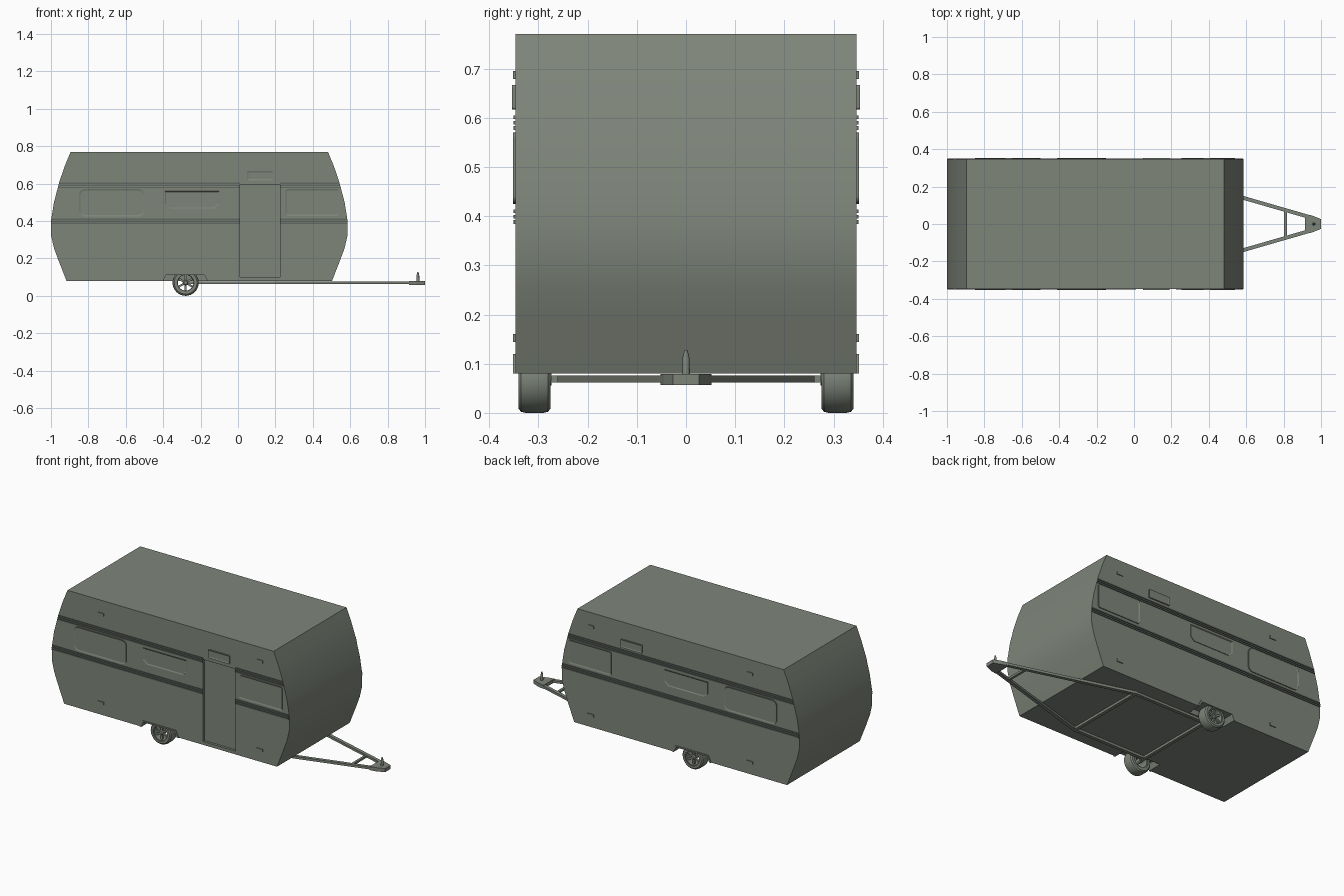
import bpy, bmesh, math
from mathutils import Vector, Matrix

if "Cube" in bpy.data.objects:
    bpy.data.objects.remove(bpy.data.objects["Cube"])

W = 0.347          # half width of the body
CX = -0.207        # body centre in x
# half outline of the body end: (offset from centre, z), top to bottom
END = [(.688, .77), (.719, .695), (.748, .61), (.777, .5), (.793, .4),
       (.792, .32), (.777, .255), (.753, .19), (.71, .08)]


def colour(name, rgb):
    m = bpy.data.materials.new(name)
    m.diffuse_color = (*rgb, 1)
    m.use_nodes = True
    m.node_tree.nodes["Principled BSDF"].inputs["Base Color"].default_value = m.diffuse_color
    return m


PAINT = colour('grey_green', (.21, .235, .195))
DARK = colour('dark_trim', (.12, .135, .115))


def finish(name, bm, smooth=False, mat=PAINT):
    bmesh.ops.recalc_face_normals(bm, faces=bm.faces)
    me = bpy.data.meshes.new(name)
    bm.to_mesh(me)
    bm.free()
    me.materials.append(mat)
    ob = bpy.data.objects.new(name, me)
    bpy.context.collection.objects.link(ob)
    if smooth:
        bpy.ops.object.select_all(action='DESELECT')
        ob.select_set(True)
        bpy.context.view_layer.objects.active = ob
        bpy.ops.object.shade_smooth_by_angle(angle=math.radians(35))
    return ob


def prism(name, pts, y0, y1, inset=0, smooth=False, mat=PAINT):
    """Extrude an xz outline from y0 to y1; inset recesses the y1 face."""
    bm = bmesh.new()
    f = bm.faces.new([bm.verts.new((x, y0, z)) for x, z in pts])
    ext = bmesh.ops.extrude_face_region(bm, geom=[f])
    bmesh.ops.translate(bm, vec=(0, y1 - y0, 0),
                        verts=[v for v in ext['geom'] if isinstance(v, bmesh.types.BMVert)])
    bmesh.ops.recalc_face_normals(bm, faces=bm.faces)
    if inset:
        outer = [g for g in bm.faces if all(abs(v.co.y - y1) < 1e-5 for v in g.verts)]
        bmesh.ops.inset_region(bm, faces=outer, thickness=inset)
        d = 0.003 if y1 < 0 else -0.003
        bmesh.ops.translate(bm, vec=(0, d, 0), verts=outer[0].verts)
    return finish(name, bm, smooth, mat)


def rounded(x0, x1, z0, z1, r):
    pts = []
    for cx, cz, a in ((x1 - r, z1 - r, 0), (x0 + r, z1 - r, 90),
                      (x0 + r, z0 + r, 180), (x1 - r, z0 + r, 270)):
        for k in range(5):
            t = math.radians(a + k * 22.5)
            pts.append((cx + r * math.cos(t), cz + r * math.sin(t)))
    return pts


def rect(x0, x1, z0, z1):
    return [(x0, z0), (x1, z0), (x1, z1), (x0, z1)]


def beam(name, a, b, w, h):
    """Rectangular bar between two points."""
    a, b = Vector(a), Vector(b)
    bm = bmesh.new()
    bmesh.ops.create_cube(bm, size=1)
    bmesh.ops.scale(bm, vec=((b - a).length, w, h), verts=bm.verts)
    rot = (b - a).to_track_quat('X', 'Z').to_matrix().to_4x4()
    bm.transform(Matrix.Translation((a + b) / 2) @ rot)
    return finish(name, bm)


def lathe(name, prof, centre, axis, steps=32):
    """Spin a closed (radius, height) profile about an axis through centre."""
    bm = bmesh.new()
    vs = [bm.verts.new((r, 0, h)) for r, h in prof]
    es = [bm.edges.new((vs[i], vs[(i + 1) % len(vs)])) for i in range(len(vs))]
    bmesh.ops.spin(bm, geom=vs + es, cent=(0, 0, 0), axis=(0, 0, 1),
                   angle=math.tau, steps=steps)
    bmesh.ops.remove_doubles(bm, verts=bm.verts, dist=1e-5)
    rot = Vector((0, 0, 1)).rotation_difference(Vector(axis)).to_matrix().to_4x4()
    bm.transform(Matrix.Translation(centre) @ rot)
    return finish(name, bm, True)


def cut(ob, cutter):
    m = ob.modifiers.new('cut', 'BOOLEAN')
    m.operation, m.solver, m.object = 'DIFFERENCE', 'EXACT', cutter
    bpy.context.view_layer.objects.active = ob
    bpy.ops.object.modifier_apply(modifier=m.name)
    bpy.data.objects.remove(cutter)


def half_width(z):
    for (x0, z0), (x1, z1) in zip(END, END[1:]):
        if z1 <= z <= z0:
            return x0 + (x1 - x0) * (z0 - z) / (z0 - z1)


# Body shell with wheel wells and door recess
outline = [(CX + x, z) for x, z in END] + [(CX - x, z) for x, z in reversed(END)]
body = prism('body', outline, -W, W, smooth=True)
arch = [(-.40, .06), (-.40, .08), (-.385, .112), (-.18, .112), (-.163, .08), (-.163, .06)]
for s in (-1, 1):
    cut(body, prism('well_cutter', arch, s * .262, s * .4))
cut(body, prism('door_cutter', rect(.01, .225, .1, .595), -.332, -.4))
prism('door', rect(.012, .223, .102, .593), -.325, -.336)

# Side fittings on both sides
for s in (-1, 1):
    side = 'front' if s < 0 else 'back'
    y0, y1 = s * (W - .003), s * (W + .005)
    prism('large_window_' + side, rounded(-.85, -.5, .425, .57, .03), y0, y1, .008)
    prism('small_window_' + side, [(-.39, .56), (-.39, .49), (-.365, .466), (-.125, .466),
                                   (-.10, .49), (-.10, .56)], y0, s * (W + .003), .006)
    prism('end_window_' + side, rounded(.253, .54, .428, .57, .012), y0, y1, .008)
    prism('vent_' + side, rounded(.047, .19, .617, .667, .005), y0, s * (W + .007), .008)
    # Marker lights
    for x in (-.67, .39):
        for z in (.687, .152):
            prism('marker_light_' + side, rect(x - .02, x + .02, z - .008, z + .008), y0, y1)
    # Ribbed trim bands, broken by the door on the front
    for base in (.388, .579):
        for k in range(3):
            z = base + k * .011
            e = half_width(z + .004) - .002
            f = half_width(z - .004) - .002
            h = .0038
            spans = [(CX - f, CX - e, CX + f, CX + e)]
            if s < 0:
                spans = [(CX - f, CX - e, .01, .01), (.225, .225, CX + f, CX + e)]
            for a, b, c, d in spans:
                prism('trim_rib_' + side, [(a, z - h), (c, z - h), (d, z + h), (b, z + h)],
                      y0, s * (W + .004), mat=DARK)
    # Wheel arch lip
    lip = [(-.412, .08), (-.393, .12), (-.172, .12), (-.151, .08),
           (-.163, .08), (-.18, .112), (-.385, .112), (-.40, .08)]
    prism('arch_lip_' + side, lip, y0, y1)

# Wheels: tyre, rim, hub, spokes
for s in (-1, 1):
    c = Vector((-.28, s * .308, .07))
    lathe('tyre', [(.048, -.033), (.061, -.033), (.068, -.027), (.07, -.018), (.07, .018),
                   (.068, .027), (.061, .033), (.048, .033)], c, (0, s, 0))
    lathe('rim', [(.0485, -.03), (.0485, .03), (.044, .03), (.042, .02), (.042, -.03)], c, (0, s, 0))
    lathe('hub', [(0, -.035), (.014, -.035), (.014, .022), (.009, .027), (0, .027)], c, (0, s, 0), 20)
    for k in range(6):
        t = k * math.tau / 6 + math.pi / 6
        d = Vector((math.cos(t), 0, math.sin(t)))
        off = Vector((0, s * .016, 0))
        beam('spoke', c + off + d * .01, c + off + d * .045, .011, .011)

# Chassis: drawbar rails, cross members, axle
Z = .069
for s in (-1, 1):
    beam('side_rail', (-.28, s * .25, Z), (.2, s * .25, Z), .02, .014)
    beam('drawbar_rail', (.195, s * .252, Z), (.95, s * .034, Z), .02, .014)
beam('axle', (-.28, -.29, Z), (-.28, .29, Z), .02, .014)
beam('cross_member', (.2, -.25, Z), (.2, .25, Z), .02, .014)
beam('front_cross_member', (.81, -.075, Z), (.81, .075, Z), .014, .012)

# Hitch plate with coupling pin
bm = bmesh.new()
base = bm.faces.new([bm.verts.new((x, y, .057)) for x, y in
                     ((.915, -.052), (.95, -.046), (1, -.026), (1, .026), (.95, .046), (.915, .052))])
ext = bmesh.ops.extrude_face_region(bm, geom=[base])
bmesh.ops.translate(bm, vec=(0, 0, .022), verts=[v for v in ext['geom'] if isinstance(v, bmesh.types.BMVert)])
finish('hitch_plate', bm)
lathe('hitch_pin', [(0, 0), (.008, 0), (.007, .034), (.003, .05), (0, .05)], Vector((.962, 0, .078)), (0, 0, 1), 16)
